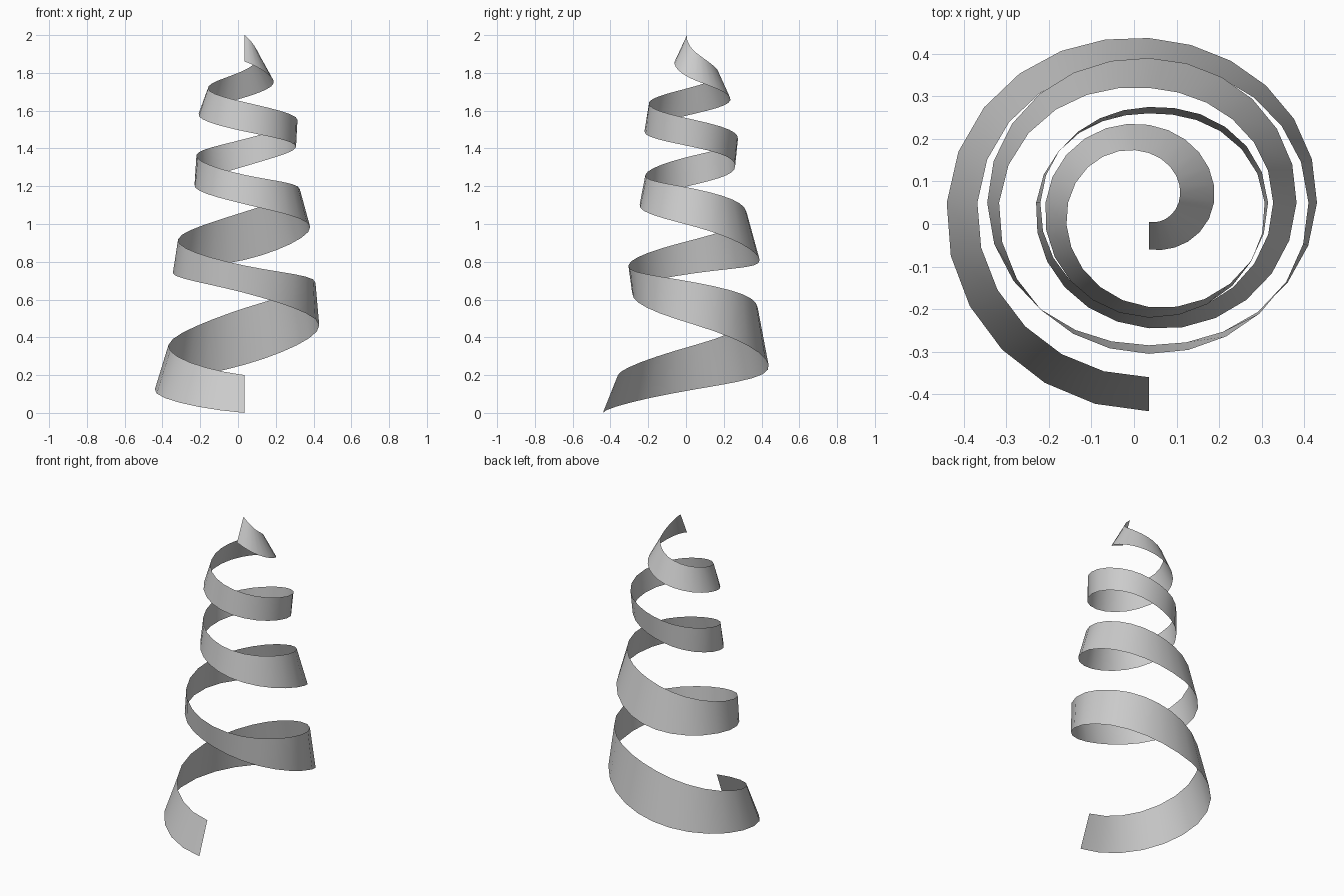
import bpy, bmesh
from math import cos, sin, pi
from mathutils import Vector

cube = bpy.data.objects.get("Cube")
if cube:
    bpy.data.objects.remove(cube)

STEPS = 6                       # segments per quarter turn
CENTRE = Vector((0.035, 0.05, 0))

# Radius and height of each ribbon edge at every quarter turn
lower_radius = (.49, .475, .387, .395, .335, .38, .34, .347, .295,
                .265, .21, .272, .27, .243, .183, .153, .11)
lower_height = (0, .125, .255, .465, .635, .74, .81, .985, 1.105,
                1.21, 1.305, 1.405, 1.49, 1.585, 1.67, 1.76, 1.86)
upper_radius = (.41, .403, .33, .375, .355, .352, .27, .292, .265,
                .255, .225, .28, .245, .19, .117, .07, .045)
upper_height = (.2, .36, .555, .69, .78, .92, 1.065, 1.185, 1.26,
                1.365, 1.45, 1.55, 1.645, 1.73, 1.815, 1.91, 2)


def smooth_value(values, step):
    """Smooth curve through the quarter-turn values."""
    last = len(values) - 1
    i = min(step // STEPS, last - 1)
    t = step / STEPS - i
    a, b, c, d = (values[max(0, min(last, i + k))] for k in (-1, 0, 1, 2))
    return b + t * (c - a + t * (2*a - 5*b + 4*c - d + t * (3*b - 3*c + d - a))) / 2


def edge_point(radii, heights, step):
    """Point on a ribbon edge, winding clockwise from the front."""
    angle = -pi / 2 - step * pi / 2 / STEPS
    r = smooth_value(radii, step)
    return CENTRE + Vector((r * cos(angle), r * sin(angle), smooth_value(heights, step)))


# Spiral ribbon: a single sheet between the two edges
bm = bmesh.new()
previous = None
for step in range((len(lower_radius) - 1) * STEPS + 1):
    low = bm.verts.new(edge_point(lower_radius, lower_height, step))
    high = bm.verts.new(edge_point(upper_radius, upper_height, step))
    if previous:
        face = bm.faces.new((low, previous[0], previous[1], high))
        face.smooth = True
    previous = (low, high)
mesh = bpy.data.meshes.new("spiral_ribbon")
bm.to_mesh(mesh)
bm.free()
ribbon = bpy.data.objects.new("spiral_ribbon", mesh)
bpy.context.collection.objects.link(ribbon)

# Plain grey material
grey = bpy.data.materials.new("light_grey")
grey.use_nodes = True
colour = (0.6, 0.6, 0.6, 1)
grey.diffuse_color = colour
grey.node_tree.nodes["Principled BSDF"].inputs["Base Color"].default_value = colour
mesh.materials.append(grey)
